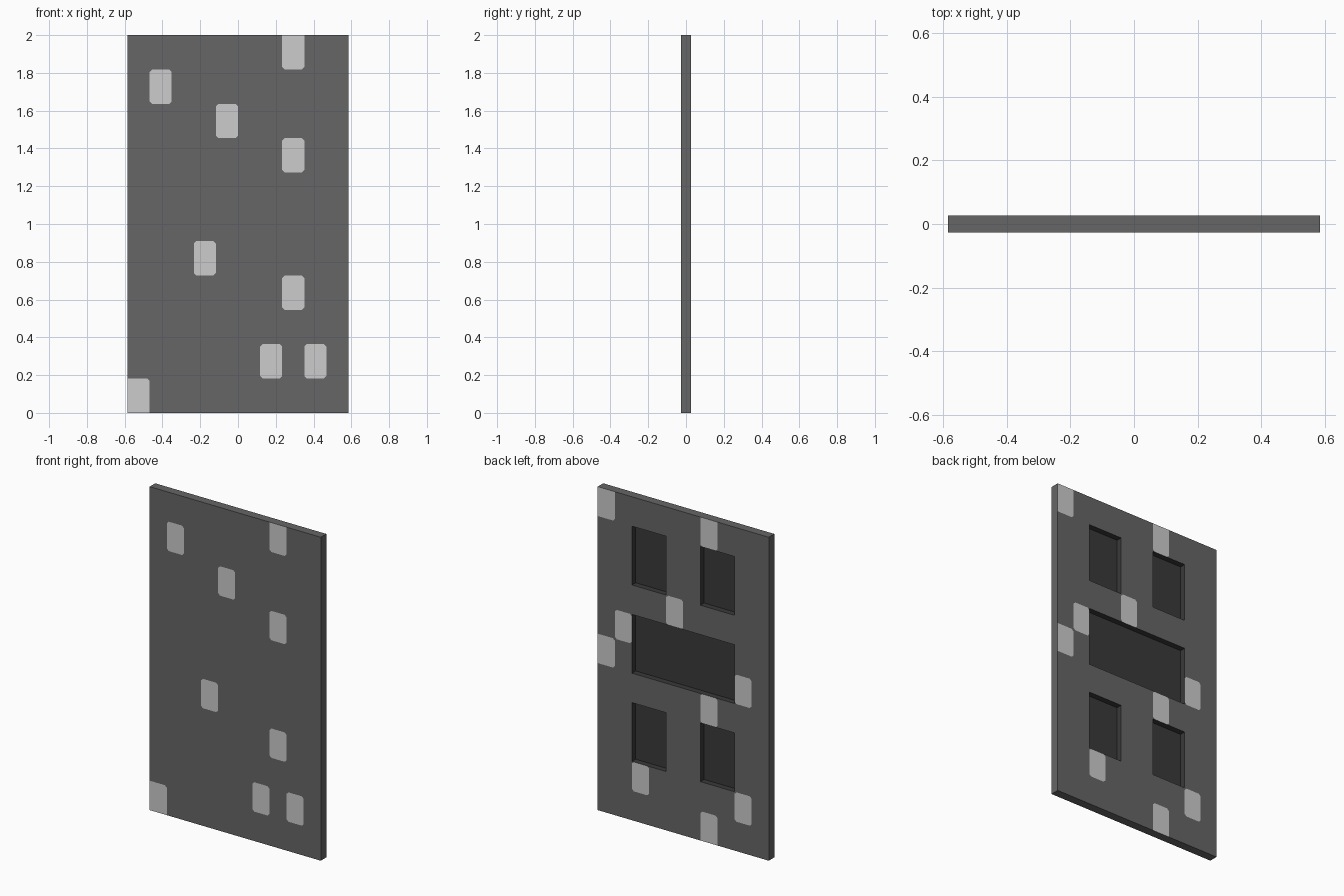
import bpy
import bmesh

if "Cube" in bpy.data.objects:
    bpy.data.objects.remove(bpy.data.objects["Cube"])

# Door slab laid out on a grid of 10 x 11 cells
COLS, ROWS = 10, 11
W, H, T = 1.17, 2.0, 0.054
CW, CH = W / COLS, H / ROWS
DEPTH = 0.036
CUT = 0.013


def material(name, v):
    m = bpy.data.materials.new(name)
    m.diffuse_color = (v, v, v, 1)
    m.use_nodes = True
    m.node_tree.nodes["Principled BSDF"].inputs["Base Color"].default_value = m.diffuse_color
    return m


MATS = [material("mid_grey", 0.133), material("light_grey", 0.604),
        material("dark_grey", 0.042)]

# Light patches as (column, row), columns from -x and rows from the floor
FRONT = {(1, 9), (4, 8), (7, 10), (7, 7), (3, 4), (7, 3), (6, 1), (8, 1), (0, 0)}
# Back patches are counted from +x and from the top, then converted
BACK = {(9 - c, 10 - r) for c, r in [(0, 0), (6, 0), (4, 3), (1, 4), (0, 5),
                                     (8, 5), (6, 6), (2, 9), (8, 9), (6, 10)]}
# Recesses: column start, column end, row start, row end
RECESSES = [(2, 4, 8, 10), (6, 8, 8, 10), (2, 8, 5, 7), (2, 4, 2, 4), (6, 8, 2, 4)]

bm = bmesh.new()


def px(c):
    return -W / 2 + c * CW


def pz(r):
    return r * CH


def face(points, mat, flip=False):
    verts = [bm.verts.new(p) for p in points]
    f = bm.faces.new(verts[::-1] if flip else verts)
    f.material_index = mat


def patch_cell(c, r, y, flip):
    """Light patch with clipped corners and mid grey corner triangles."""
    outline = []
    corners = [(c, r), (c + 1, r), (c + 1, r + 1), (c, r + 1)]
    for i, (a, b) in enumerate(corners):
        p = (px(a), y, pz(b))
        if a in (0, COLS) or b in (0, ROWS):
            outline.append(p)
            continue
        ends = []
        for q in (corners[i - 1], corners[(i + 1) % 4]):
            dx, dz = q[0] - a, q[1] - b
            ends.append((p[0] + dx * CUT, y, p[2] + dz * CUT))
        outline += ends
        face([ends[0], p, ends[1]], 0, flip)
    face(outline, 1, flip)


def in_recess(c, r):
    return any(a <= c < b and d <= r < e for a, b, d, e in RECESSES)


# Front and back faces
for y, patches, flip in ((-T / 2, FRONT, False), (T / 2, BACK, True)):
    for c in range(COLS):
        for r in range(ROWS):
            if flip and in_recess(c, r):
                continue
            if (c, r) in patches:
                patch_cell(c, r, y, flip)
            else:
                face([(px(c), y, pz(r)), (px(c + 1), y, pz(r)),
                      (px(c + 1), y, pz(r + 1)), (px(c), y, pz(r + 1))], 0, flip)


def ring_walls(x0, x1, z0, z1, ya, yb, mat, flip):
    loop = [(x0, z0), (x1, z0), (x1, z1), (x0, z1)]
    for (ax, az), (bx, bz) in zip(loop, loop[1:] + loop[:1]):
        face([(ax, ya, az), (ax, yb, az), (bx, yb, bz), (bx, ya, bz)], mat, flip)


# Outer edges
ring_walls(-W / 2, W / 2, 0, H, -T / 2, T / 2, 0, False)

# Recessed panels in the back
for a, b, d, e in RECESSES:
    x0, x1, z0, z1 = px(a), px(b), pz(d), pz(e)
    yf = T / 2 - DEPTH
    ring_walls(x0, x1, z0, z1, yf, T / 2, 2, True)
    face([(x0, yf, z0), (x1, yf, z0), (x1, yf, z1), (x0, yf, z1)], 2, True)

# Outer ring must face outward, recess walls inward
for f in bm.faces:
    f.normal_update()
    n, m = f.normal, f.calc_center_median()
    if abs(n.y) < 0.5:
        if f.material_index == 0:
            out = n.x * m.x + n.z * (m.z - H / 2)
            if out < 0:
                f.normal_flip()

bmesh.ops.remove_doubles(bm, verts=bm.verts, dist=1e-5)
mesh = bpy.data.meshes.new("panelled_door")
bm.to_mesh(mesh)
bm.free()
for m in MATS:
    mesh.materials.append(m)
door = bpy.data.objects.new("panelled_door", mesh)
bpy.context.collection.objects.link(door)
